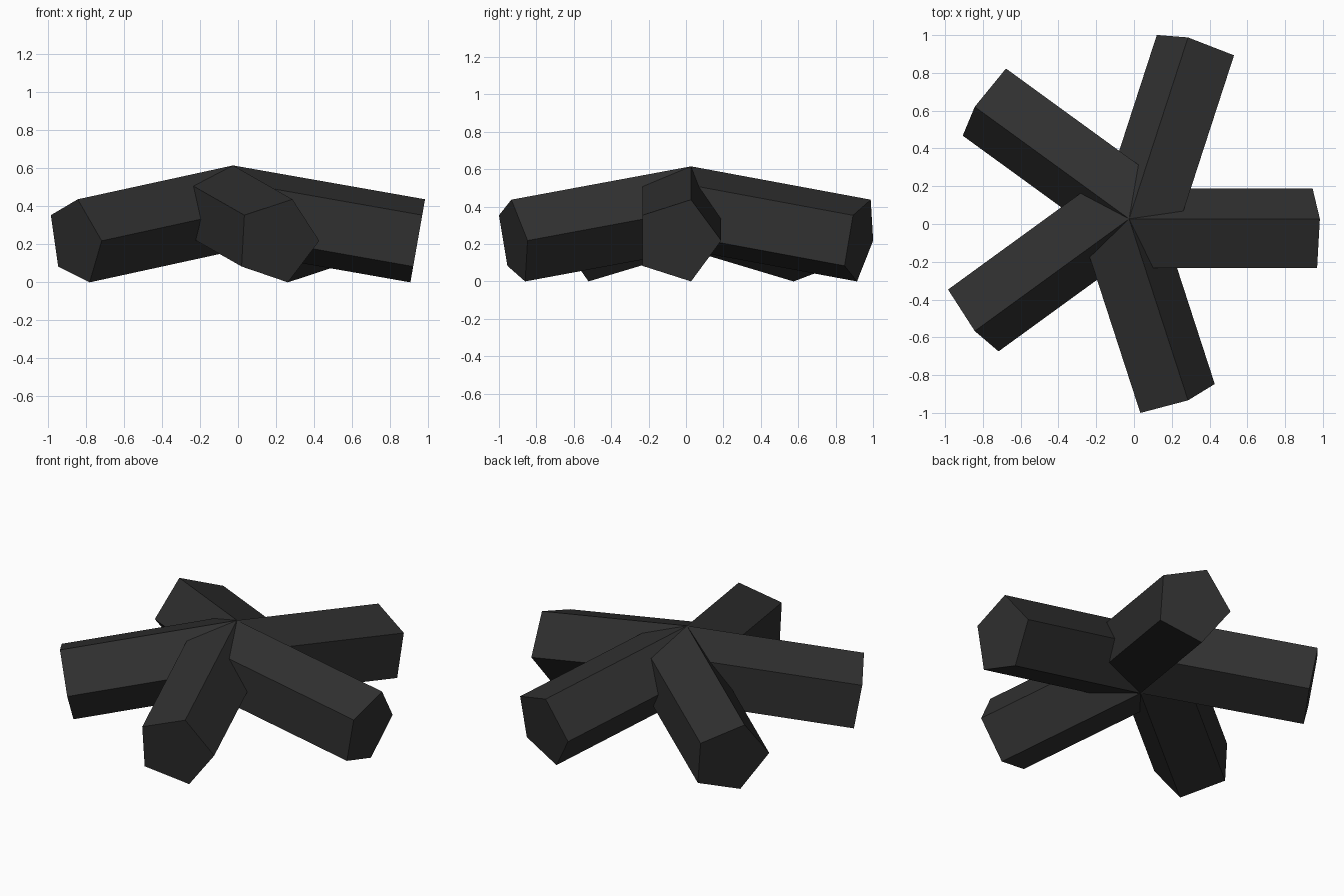
import bpy, math
from mathutils import Matrix, Vector

if "Cube" in bpy.data.objects:
    bpy.data.objects.remove(bpy.data.objects["Cube"])

SIDES, R, TILT = 5, 0.2333, math.radians(10)
REACH = 1.01                               # horizontal reach of each leg's ridge
L = REACH / math.cos(TILT)
HUB = Vector((-0.026, 0.027, 0))           # point where all ridges meet
TOP = L * math.sin(TILT) + 2 * math.sin(math.radians(72)) * R * math.cos(TILT)

mat = bpy.data.materials.new("dark grey plastic")
mat.diffuse_color = (0.03, 0.03, 0.03, 1)
mat.use_nodes = True
mat.node_tree.nodes["Principled BSDF"].inputs["Base Color"].default_value = mat.diffuse_color

# Pentagonal prism along +x, with its top ridge starting at the origin
ring = []
for k in range(SIDES):
    a = 2 * math.pi * k / SIDES
    ring.append((R * (math.cos(a) - math.cos(math.radians(72))),
                 R * (math.sin(a) - math.sin(math.radians(72)))))
verts = [(x, y, z) for x in (0, L) for y, z in ring]
faces = [tuple(reversed(range(SIDES))), tuple(range(SIDES, 2 * SIDES))]
for i in range(SIDES):
    j = (i + 1) % SIDES
    faces.append((i, j, j + SIDES, i + SIDES))

# Five drooping legs fanned around the hub
for n in range(5):
    me = bpy.data.meshes.new(f"leg_{n + 1}")
    me.from_pydata(verts, [], faces)
    me.materials.append(mat)
    me.transform(Matrix.Translation(HUB + Vector((0, 0, TOP)))
                 @ Matrix.Rotation(math.radians(72 * n), 4, 'Z')
                 @ Matrix.Rotation(TILT, 4, 'Y'))
    me.update()
    bpy.context.collection.objects.link(bpy.data.objects.new(f"leg_{n + 1}", me))
